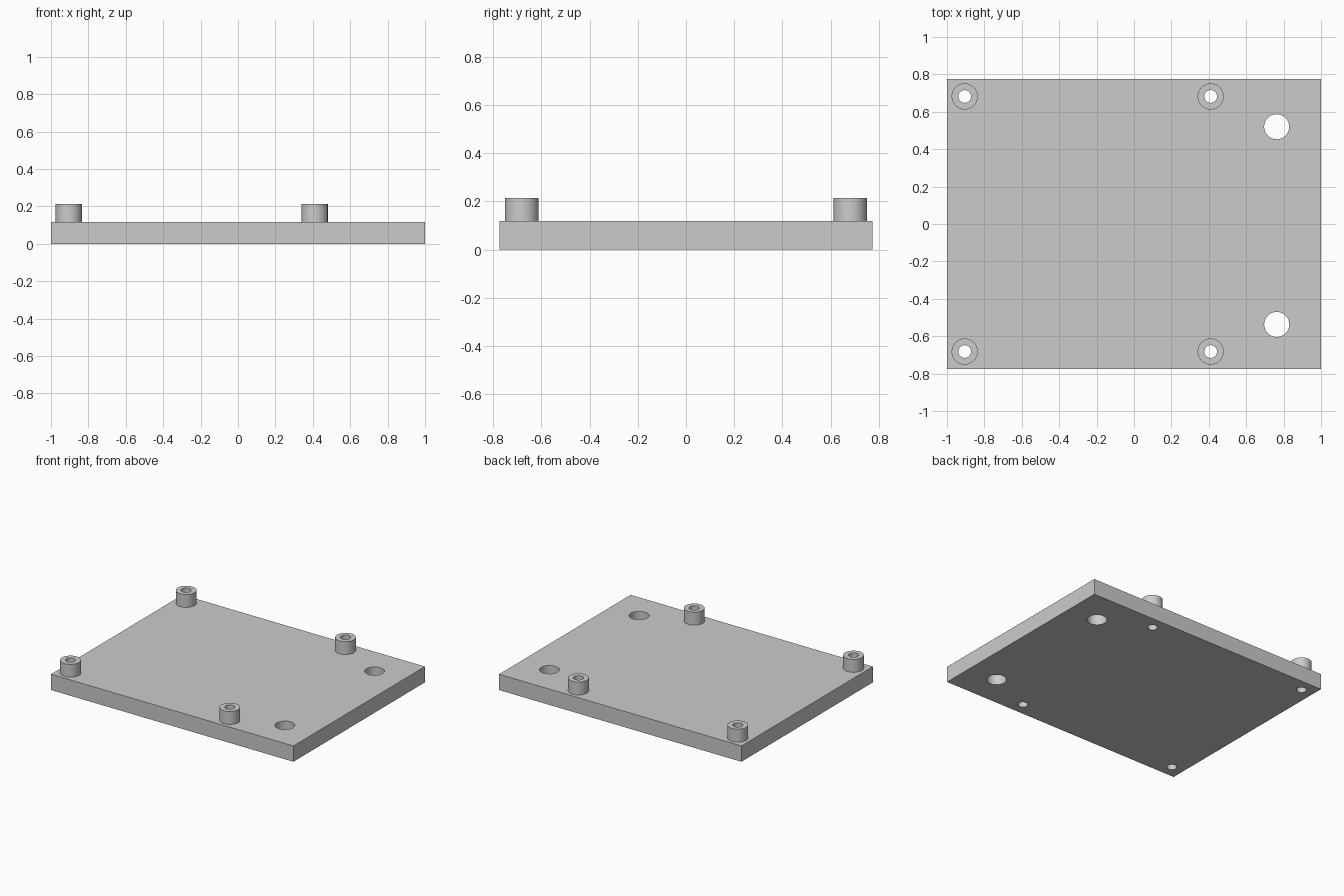
import bpy
import bmesh
from math import radians
from mathutils import Matrix

if "Cube" in bpy.data.objects:
    bpy.data.objects.remove(bpy.data.objects["Cube"])

PLATE_TOP, BOSS_TOP = 0.118, 0.214
BOSS_RADIUS, BORE_RADIUS, HOLE_RADIUS = 0.07, 0.034, 0.067
SIDES = 48
BOSSES = {
    "front_right": (-0.905, -0.682),
    "back_right": (-0.905, 0.682),
    "front_left": (0.41, -0.682),
    "back_left": (0.41, 0.682),
}
HOLES = [(0.763, 0.52), (0.763, -0.537)]

grey = bpy.data.materials.new("plain_grey")
grey.use_nodes = True
grey.diffuse_color = (0.6, 0.6, 0.6, 1)
grey.node_tree.nodes["Principled BSDF"].inputs["Base Color"].default_value = (0.6, 0.6, 0.6, 1)


def make_object(name, bm):
    mesh = bpy.data.meshes.new(name)
    bm.to_mesh(mesh)
    bm.free()
    mesh.materials.append(grey)
    obj = bpy.data.objects.new(name, mesh)
    bpy.context.collection.objects.link(obj)
    return obj


def activate(obj):
    bpy.ops.object.select_all(action="DESELECT")
    obj.select_set(True)
    bpy.context.view_layer.objects.active = obj


def smooth(obj):
    activate(obj)
    bpy.ops.object.shade_smooth_by_angle(angle=radians(30))


# Base plate
bm = bmesh.new()
bmesh.ops.create_cube(bm, size=1, matrix=Matrix.Translation((0, 0, PLATE_TOP / 2))
                      @ Matrix.Diagonal((2, 1.55, PLATE_TOP, 1)))
plate = make_object("base_plate", bm)

# Through holes: two large ones and a bore under each boss
bm = bmesh.new()
drills = [(p, HOLE_RADIUS) for p in HOLES] + [(p, BORE_RADIUS) for p in BOSSES.values()]
for (x, y), radius in drills:
    bmesh.ops.create_cone(bm, cap_ends=True, segments=SIDES, radius1=radius, radius2=radius,
                          depth=1, matrix=Matrix.Translation((x, y, 0)))
cutter = make_object("hole_cutter", bm)
cutter.hide_render = True

activate(plate)
cut = plate.modifiers.new("holes", "BOOLEAN")
cut.operation = "DIFFERENCE"
cut.solver = "EXACT"
cut.object = cutter
bpy.ops.object.modifier_apply(modifier=cut.name)
bpy.data.objects.remove(cutter)
smooth(plate)

# Hollow mounting bosses, turned from an open profile
for place, (x, y) in BOSSES.items():
    bm = bmesh.new()
    profile = [(BOSS_RADIUS, PLATE_TOP), (BOSS_RADIUS, BOSS_TOP),
               (BORE_RADIUS, BOSS_TOP), (BORE_RADIUS, PLATE_TOP)]
    verts = [bm.verts.new((r, 0, z)) for r, z in profile]
    edges = [bm.edges.new(pair) for pair in zip(verts, verts[1:])]
    bmesh.ops.spin(bm, geom=verts + edges, cent=(0, 0, 0), axis=(0, 0, 1),
                   angle=radians(360), steps=SIDES)
    bmesh.ops.remove_doubles(bm, verts=bm.verts, dist=0.0005)
    bmesh.ops.recalc_face_normals(bm, faces=bm.faces)
    # Make sure the rim faces upward
    rim = max(bm.faces, key=lambda f: f.calc_center_median().z)
    if rim.normal.z < 0:
        bmesh.ops.reverse_faces(bm, faces=bm.faces)
    bmesh.ops.translate(bm, vec=(x, y, 0), verts=bm.verts)
    smooth(make_object(place + "_boss", bm))
